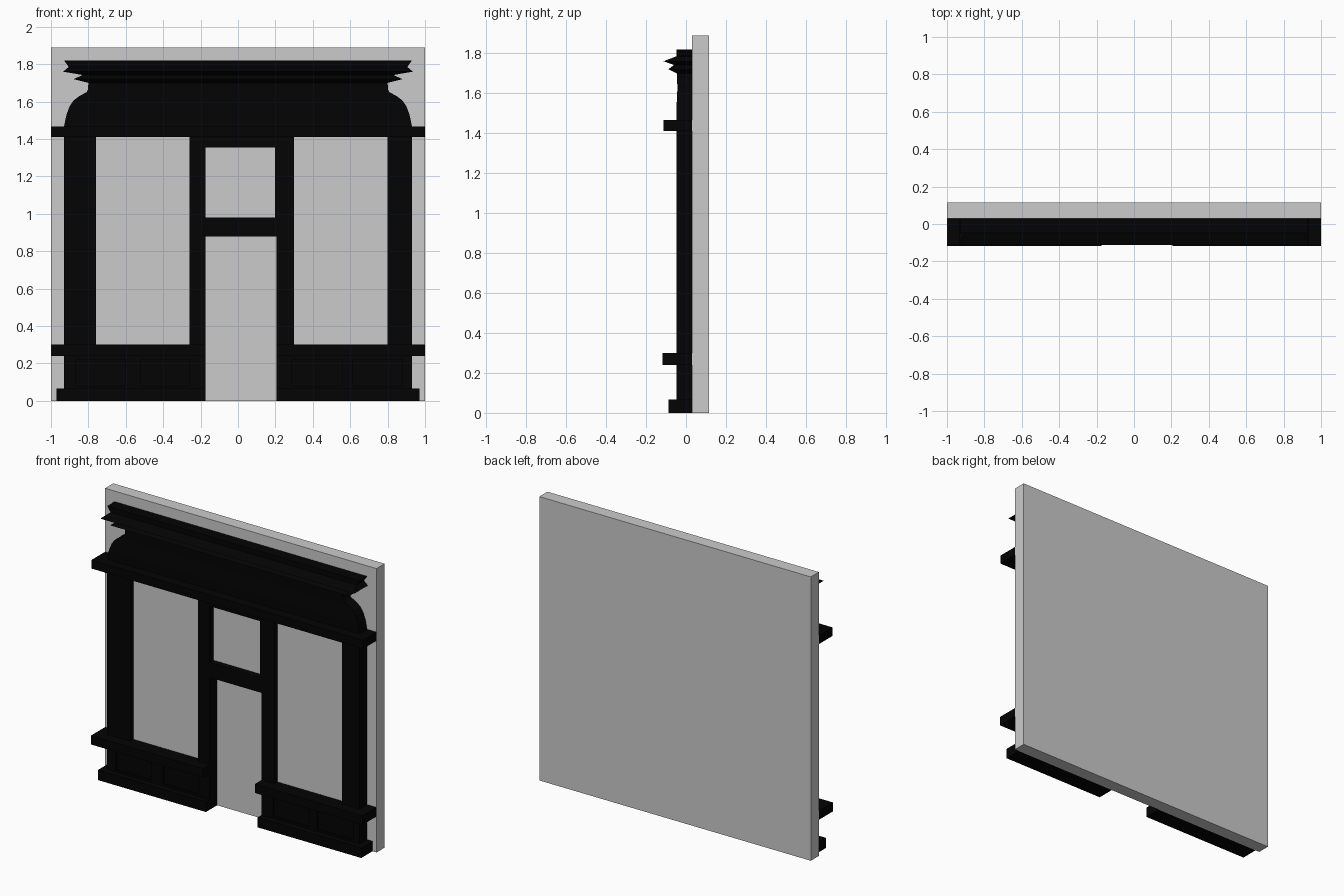
import bpy, bmesh

if "Cube" in bpy.data.objects:
    bpy.data.objects.remove(bpy.data.objects["Cube"])

black = bpy.data.materials.new("black_paint")
black.diffuse_color = (0.001, 0.001, 0.001, 1)
black.use_nodes = True
black.node_tree.nodes["Principled BSDF"].inputs["Base Color"].default_value = black.diffuse_color
BACK, FRONT = 0.03, -0.048


def finish(name, bm, mat=black):
    bmesh.ops.recalc_face_normals(bm, faces=bm.faces)
    me = bpy.data.meshes.new(name)
    bm.to_mesh(me)
    bm.free()
    ob = bpy.data.objects.new(name, me)
    bpy.context.collection.objects.link(ob)
    if mat:
        me.materials.append(mat)
    return ob


def box(name, x0, x1, z0, z1, y0=FRONT, y1=BACK, mat=black):
    bm = bmesh.new()
    bmesh.ops.create_cube(bm, size=1)
    for v in bm.verts:
        v.co.x = x1 if v.co.x > 0 else x0
        v.co.y = y1 if v.co.y > 0 else y0
        v.co.z = z1 if v.co.z > 0 else z0
    return finish(name, bm, mat)


def loft(name, rings):
    """Stack of rectangles (half width, front y, z), all flush with the wall."""
    bm = bmesh.new()
    loops = [[bm.verts.new(p) for p in
              ((-w, y, z), (w, y, z), (w, BACK, z), (-w, BACK, z))]
             for w, y, z in rings]
    for a, b in zip(loops, loops[1:]):
        for i in range(4):
            j = (i + 1) % 4
            bm.faces.new((a[i], a[j], b[j], b[i]))
    bm.faces.new(loops[0])
    bm.faces.new(loops[-1])
    return finish(name, bm)


# Wall slab behind the shopfront
box("wall", -1, 1, 0, 1.89, BACK, 0.115, None)

# Window panes, set partway into their frames
box("window_pane_left", -0.76, -0.26, 0.30, 1.41, -0.015, BACK, None)
box("window_pane_right", 0.30, 0.80, 0.30, 1.41, -0.015, BACK, None)
box("door_light_pane", -0.175, 0.197, 0.98, 1.355, -0.008, BACK, None)

# Upright posts
box("outer_post_left", -0.93, -0.76, 0.30, 1.41)
box("outer_post_right", 0.80, 0.93, 0.30, 1.41)
box("door_post_left", -0.26, -0.175, 0.30, 1.41)
box("door_post_right_lower", 0.207, 0.30, 0.30, 0.88)
box("door_post_right_upper", 0.197, 0.30, 0.88, 1.41)

# Door transom and head
box("door_transom", -0.175, 0.197, 0.88, 0.98)
box("door_head", -0.175, 0.197, 1.355, 1.41)

# Panelled risers under each window, with plinth and sill
sides = {
    "left": (-0.93, -0.175, -0.97, -1.0, ((-0.865, -0.605), (-0.52, -0.26))),
    "right": (0.207, 0.93, 0.97, 1.0, ((0.29, 0.555), (0.615, 0.88))),
}
for side, (x0, x1, plinth_end, sill_end, panels) in sides.items():
    inner = x1 if side == "left" else x0
    box("plinth_" + side, *sorted((inner, plinth_end)), 0, 0.067, -0.088)
    box("window_sill_" + side, *sorted((inner, sill_end)), 0.24, 0.30, -0.117)
    box("riser_top_rail_" + side, x0, x1, 0.22, 0.24)
    box("riser_bottom_rail_" + side, x0, x1, 0.067, 0.08)
    edges = [x0] + [e for p in panels for e in p] + [x1]
    for a, b in zip(edges[::2], edges[1::2]):
        box("riser_stile_" + side, a, b, 0.08, 0.22)
    for a, b in panels:
        box("recessed_panel_" + side, a, b, 0.08, 0.22, FRONT + 0.012)

# Ledge over the windows
box("upper_ledge", -1, 1, 1.41, 1.467, -0.113)

# Sign fascia with curved shoulders
loft("sign_fascia", [
    (0.93, -0.048, 1.467), (0.917, -0.048, 1.53), (0.90, -0.045, 1.575),
    (0.88, -0.044, 1.605), (0.85, -0.043, 1.628), (0.81, -0.044, 1.65),
    (0.802, -0.045, 1.665), (0.80, -0.045, 1.70)])

# Zigzag cornice
loft("cornice", [
    (0.80, -0.048, 1.70), (0.88, -0.088, 1.72), (0.83, -0.06, 1.742),
    (0.935, -0.113, 1.76), (0.905, -0.048, 1.785), (0.93, -0.048, 1.82)])
